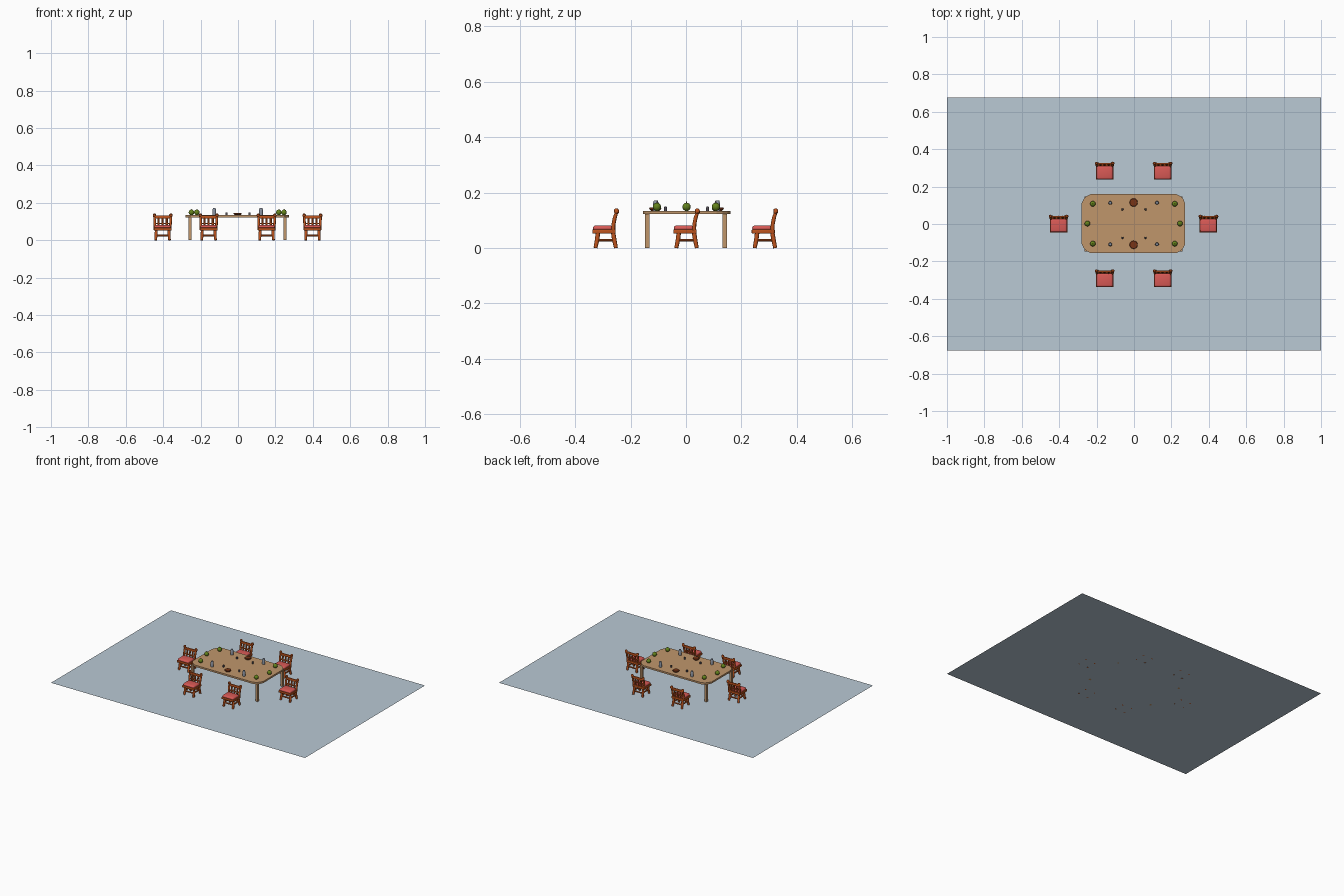
import bpy, bmesh, math
from mathutils import Vector, Matrix

if "Cube" in bpy.data.objects:
    bpy.data.objects.remove(bpy.data.objects["Cube"])


def mat(name, r, g, b):
    m = bpy.data.materials.new(name)
    m.diffuse_color = tuple((c / 255) ** 2.2 for c in (r, g, b)) + (1,)
    m.use_nodes = True
    m.node_tree.nodes["Principled BSDF"].inputs["Base Color"].default_value = m.diffuse_color
    return m


FLOOR = mat("pale blue grey", 184, 200, 212)
TAN = mat("tan wood", 191, 149, 107)
WOOD = mat("orange brown wood", 188, 84, 34)
RED = mat("cushion red", 215, 90, 86)
GREEN = mat("fruit green", 100, 130, 34)
BROWN = mat("dark brown", 120, 56, 28)
GLASS = mat("grey blue", 138, 146, 160)
DARK = mat("dark grey", 80, 76, 84)


def tube(bm, pts, radii, sides=10):
    """Round bar through pts; radii is one value or one per point."""
    pts = [Vector(p) for p in pts]
    if not isinstance(radii, (list, tuple)):
        radii = [radii] * len(pts)
    q = (pts[-1] - pts[0]).to_track_quat('Z', 'Y')
    rings = []
    for p, r in zip(pts, radii):
        rings.append([bm.verts.new(p + q @ Vector((r * math.cos(2 * math.pi * i / sides),
                                                   r * math.sin(2 * math.pi * i / sides), 0)))
                      for i in range(sides)])
    for a, b in zip(rings, rings[1:]):
        for i in range(sides):
            j = (i + 1) % sides
            bm.faces.new((a[i], a[j], b[j], b[i]))
    bm.faces.new(rings[0][::-1])
    bm.faces.new(rings[-1])


def box(bm, x0, x1, y0, y1, z0, z1, bevel=0, seg=2):
    m = Matrix.Translation(((x0 + x1) / 2, (y0 + y1) / 2, (z0 + z1) / 2)) @ \
        Matrix.Diagonal((x1 - x0, y1 - y0, z1 - z0, 1))
    v = bmesh.ops.create_cube(bm, size=1, matrix=m)["verts"]
    if bevel:
        e = list({e for w in v for e in w.link_edges})
        bmesh.ops.bevel(bm, geom=e, offset=bevel, segments=seg, affect='EDGES', profile=0.5)


def mesh(name, bm, material):
    me = bpy.data.meshes.new(name)
    bm.to_mesh(me)
    bm.free()
    me.materials.append(material)
    return me


def place(name, me, loc=(0, 0, 0), smooth=True):
    ob = bpy.data.objects.new(name, me)
    bpy.context.collection.objects.link(ob)
    ob.location = loc
    if smooth:
        bpy.ops.object.select_all(action='DESELECT')
        ob.select_set(True)
        bpy.context.view_layer.objects.active = ob
        bpy.ops.object.shade_smooth_by_angle(angle=math.radians(40))
    return ob


# Floor sheet
bm = bmesh.new()
bmesh.ops.create_grid(bm, x_segments=1, y_segments=1, size=1,
                      matrix=Matrix.Diagonal((1, 0.675, 1, 1)))
place("floor_sheet", mesh("floor_sheet", bm, FLOOR), smooth=False)

# Table top with cut corners
CX, CY = -0.003, 0.002
bm = bmesh.new()
box(bm, -0.277, 0.277, -0.158, 0.158, 0.122, 0.134)
corners = [e for e in bm.edges if abs(e.verts[0].co.z - e.verts[1].co.z) > 0.005]
bmesh.ops.bevel(bm, geom=corners, offset=0.05, segments=3, affect='EDGES', profile=0.4)
place("table_top", mesh("table_top", bm, TAN), (CX, CY, 0), False)

# Table legs
bm = bmesh.new()
box(bm, -0.008, 0.008, -0.008, 0.008, 0, 0.123)
leg = mesh("table_leg", bm, TAN)
for sx in (-1, 1):
    for sy in (-1, 1):
        place("table_leg", leg, (CX + sx * 0.254, CY + sy * 0.14 - 0.002, 0), False)

# Chair frame: legs, posts, stretchers, seat and back
bm = bmesh.new()
for s in (-1, 1):
    tube(bm, [(s * 0.037, -0.036, 0), (s * 0.035, -0.030, 0.03), (s * 0.034, -0.027, 0.055)],
         [0.007, 0.008, 0.008])
    tube(bm, [(s * 0.037, 0.038, 0), (s * 0.035, 0.032, 0.03), (s * 0.034, 0.028, 0.055)],
         [0.007, 0.008, 0.008])
    tube(bm, [(s * 0.041, 0.028, 0.055), (s * 0.042, 0.029, 0.085), (s * 0.043, 0.034, 0.11),
              (s * 0.044, 0.039, 0.125), (s * 0.044, 0.040, 0.128), (s * 0.044, 0.040, 0.137),
              (s * 0.044, 0.041, 0.142)],
         [0.007, 0.007, 0.007, 0.006, 0.009, 0.009, 0.005])
    tube(bm, [(s * 0.035, -0.032, 0.028), (s * 0.035, 0.033, 0.028)], 0.005, 8)
for y, z in ((-0.031, 0.025), (0.034, 0.025)):
    tube(bm, [(-0.035, y, z), (0.035, y, z)], 0.005, 8)
box(bm, -0.047, 0.047, -0.047, 0.037, 0.052, 0.067, 0.003)
box(bm, -0.043, 0.043, 0.033, 0.043, 0.115, 0.132, 0.003)
box(bm, -0.042, 0.042, 0.026, 0.034, 0.086, 0.093, 0.002)
for x in (-0.022, 0, 0.022):
    tube(bm, [(x, 0.030, 0.064), (x, 0.031, 0.09), (x, 0.038, 0.12)], 0.0055, 8)
frame = mesh("chair_frame", bm, WOOD)

# Chair cushion
bm = bmesh.new()
box(bm, -0.044, 0.044, -0.045, 0.026, 0.062, 0.081, 0.009, 3)
cushion = mesh("chair_cushion", bm, RED)
for x, y in ((-0.157, -0.291), (0.153, -0.291), (-0.157, 0.284), (0.153, 0.284),
             (-0.403, 0.001), (0.398, 0.001)):
    place("chair_frame", frame, (x, y, 0))
    place("chair_cushion", cushion, (x, y, 0))

# Green fruit with short stems
bm = bmesh.new()
bmesh.ops.create_uvsphere(bm, u_segments=14, v_segments=9, radius=0.015,
                          matrix=Matrix.Translation((0, 0, 0.0145)))
fruit = mesh("fruit", bm, GREEN)
bm = bmesh.new()
tube(bm, [(0, 0, 0.027), (0.002, 0, 0.033)], 0.0016, 6)
stem = mesh("fruit_stem", bm, BROWN)
T = 0.134
for x, y in ((-0.22, 0.108), (0.218, 0.108), (-0.22, -0.105), (0.218, -0.105),
             (-0.249, 0.002), (0.246, 0.002)):
    place("fruit", fruit, (x, y, T))
    place("fruit_stem", stem, (x, y, T))

# Bottles
bm = bmesh.new()
tube(bm, [(0, 0, 0), (0, 0, 0.028), (0, 0, 0.033), (0, 0, 0.038)],
     [0.010, 0.010, 0.008, 0.007], 12)
bottle = mesh("bottle", bm, GLASS)
for x in (-0.127, 0.123):
    for y in (-0.109, 0.113):
        place("bottle", bottle, (x, y, T))

# Brown bowls
bm = bmesh.new()
tube(bm, [(0, 0, 0), (0, 0, 0.007), (0, 0, 0.012)], [0.015, 0.022, 0.020], 16)
bowl = mesh("bowl", bm, BROWN)
for y in (-0.111, 0.115):
    place("bowl", bowl, (-0.002, y, T))

# Small shakers
bm = bmesh.new()
tube(bm, [(0, 0, 0), (0, 0, 0.01), (0, 0, 0.015)], [0.006, 0.006, 0.004], 10)
shaker = mesh("shaker", bm, DARK)
for x in (-0.062, 0.062):
    for y in (-0.074, 0.078):
        place("shaker", shaker, (x, y, T))
